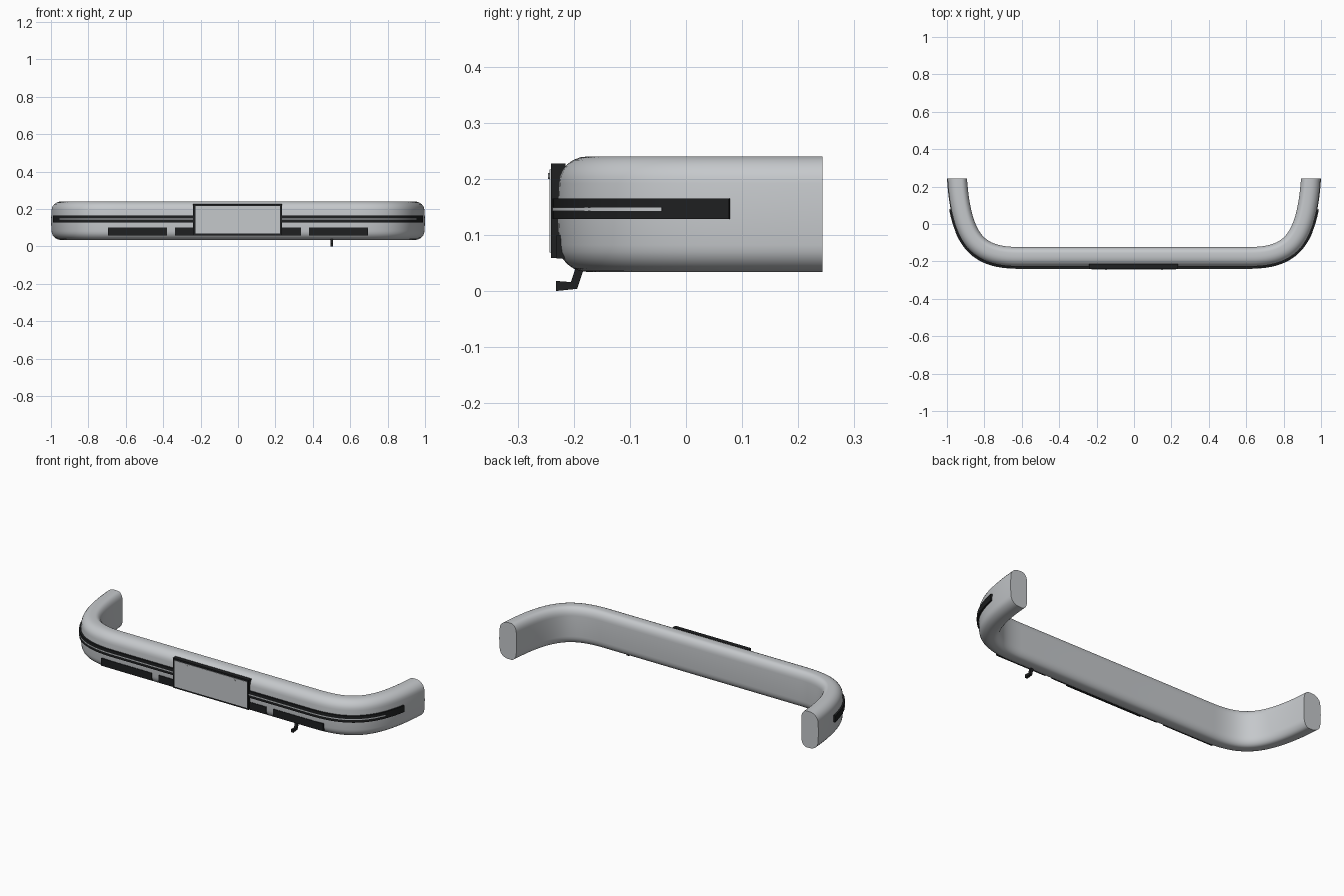
import bpy, bmesh, math
from mathutils import Vector

if "Cube" in bpy.data.objects:
    bpy.data.objects.remove(bpy.data.objects["Cube"])


def material(name, r, g, b):
    m = bpy.data.materials.new(name)
    m.diffuse_color = (r, g, b, 1)
    m.use_nodes = True
    m.node_tree.nodes["Principled BSDF"].inputs["Base Color"].default_value = m.diffuse_color
    return m


GREY = material("light grey", 0.56, 0.58, 0.60)
BLACK = material("black", 0.013, 0.014, 0.015)

# Outer line of one bumper corner, from straight front to arm end
CORNER = [Vector(p) for p in ((0.62, -0.23), (0.88, -0.23), (0.978, -0.10), (1.0, 0.243))]


def corner(t):
    a, b, c, d = CORNER
    s = 1 - t
    p = a * s**3 + b * 3 * s * s * t + c * 3 * s * t * t + d * t**3
    v = ((b - a) * s * s + (c - b) * 2 * s * t + (d - c) * t * t).normalized()
    return p, Vector((v.y, -v.x))


def t_at_y(y):
    lo, hi = 0.0, 1.0
    for _ in range(40):
        mid = (lo + hi) / 2
        lo, hi = (mid, hi) if corner(mid)[0].y < y else (lo, mid)
    return lo


def frames(t_end, n=20):
    right = [corner(t_end * i / n) for i in range(n + 1)]
    if t_end == 1:
        right[-1] = (right[-1][0], Vector((1, 0)))
    flip = lambda v: Vector((-v.x, v.y))
    return [(flip(p), flip(q)) for p, q in reversed(right)] + right


def finish(bm, name, mat, smooth=False):
    bmesh.ops.recalc_face_normals(bm, faces=bm.faces)
    me = bpy.data.meshes.new(name)
    bm.to_mesh(me)
    bm.free()
    ob = bpy.data.objects.new(name, me)
    bpy.context.collection.objects.link(ob)
    me.materials.append(mat)
    if smooth:
        bpy.ops.object.select_all(action='DESELECT')
        ob.select_set(True)
        bpy.context.view_layer.objects.active = ob
        bpy.ops.object.shade_smooth_by_angle(angle=math.radians(35))
    return ob


def sweep(name, profile, path, mat):
    """Sweep (inward depth, height) points along the bumper line."""
    bm = bmesh.new()
    rings = [[bm.verts.new((p.x - n.x * d, p.y - n.y * d, z)) for d, z in profile]
             for p, n in path]
    k = len(profile)
    for a, b in zip(rings, rings[1:]):
        for i in range(k):
            j = (i + 1) % k
            bm.faces.new((a[i], a[j], b[j], b[i]))
    bm.faces.new(rings[0])
    bm.faces.new(rings[-1])
    return finish(bm, name, mat, True)


def box(name, x0, x1, y0, y1, z0, z1, mat):
    bm = bmesh.new()
    bmesh.ops.create_cube(bm, size=1)
    for v in bm.verts:
        v.co = ((x0 + x1) / 2 + v.co.x * (x1 - x0),
                (y0 + y1) / 2 + v.co.y * (y1 - y0),
                (z0 + z1) / 2 + v.co.z * (z1 - z0))
    return finish(bm, name, mat)


def band(d0, d1, z0, z1):
    return [(d0, z0), (d1, z0), (d1, z1), (d0, z1)]


# Bumper cross-section: large front rounding, tighter rear rounding
section = []
for cd, cz, rd, rz, start in ((0.075, 0.195, 0.032, 0.045, 0),
                              (0.055, 0.192, 0.052, 0.048, 90),
                              (0.055, 0.082, 0.052, 0.048, 180),
                              (0.075, 0.079, 0.032, 0.045, 270)):
    for i in range(7):
        a = math.radians(start + 15 * i)
        section.append((cd + rd * math.cos(a), cz + rz * math.sin(a)))
section.insert(14, (0.0, 0.137))
sweep("bumper_body", section, frames(1, 24), GREY)

# Wrap-around rubbing strip with a thin light inlay
sweep("rubbing_strip", band(-0.008, 0.012, 0.128, 0.165), frames(t_at_y(0.078)), BLACK)
sweep("strip_inlay", band(-0.0095, 0.0, 0.143, 0.149), frames(t_at_y(-0.04)), GREY)

# Number plate holder, blank plate and screws
box("plate_holder", -0.24, 0.235, -0.2405, -0.215, 0.059, 0.227, BLACK)
box("blank_plate", -0.227, 0.225, -0.243, -0.23, 0.069, 0.217, GREY)
for x in (-0.15, 0.15):
    bm = bmesh.new()
    bmesh.ops.create_cone(bm, cap_ends=True, segments=10, radius1=0.005,
                          radius2=0.005, depth=0.006)
    for v in bm.verts:
        v.co = (x + v.co.x, -0.243 + v.co.z, 0.205 + v.co.y)
    finish(bm, "plate_screw", GREY)

# Lower air intakes
for side in (-1, 1):
    for a, b, part in ((0.23, 0.337, "inner_intake"), (0.38, 0.695, "outer_intake")):
        x0, x1 = sorted((side * a, side * b))
        box(part, x0, x1, -0.231, -0.2, 0.058, 0.1, BLACK)

# Tow hook below the bumper
bm = bmesh.new()
outline = [(-0.182, 0.04), (-0.194, 0.004), (-0.232, 0.0), (-0.232, 0.018),
           (-0.205, 0.016), (-0.197, 0.04)]
face = bm.faces.new([bm.verts.new((0.494, y, z)) for y, z in outline])
ext = bmesh.ops.extrude_face_region(bm, geom=[face])
bmesh.ops.translate(bm, vec=(0.015, 0, 0),
                    verts=[g for g in ext["geom"] if isinstance(g, bmesh.types.BMVert)])
finish(bm, "tow_hook", BLACK)
